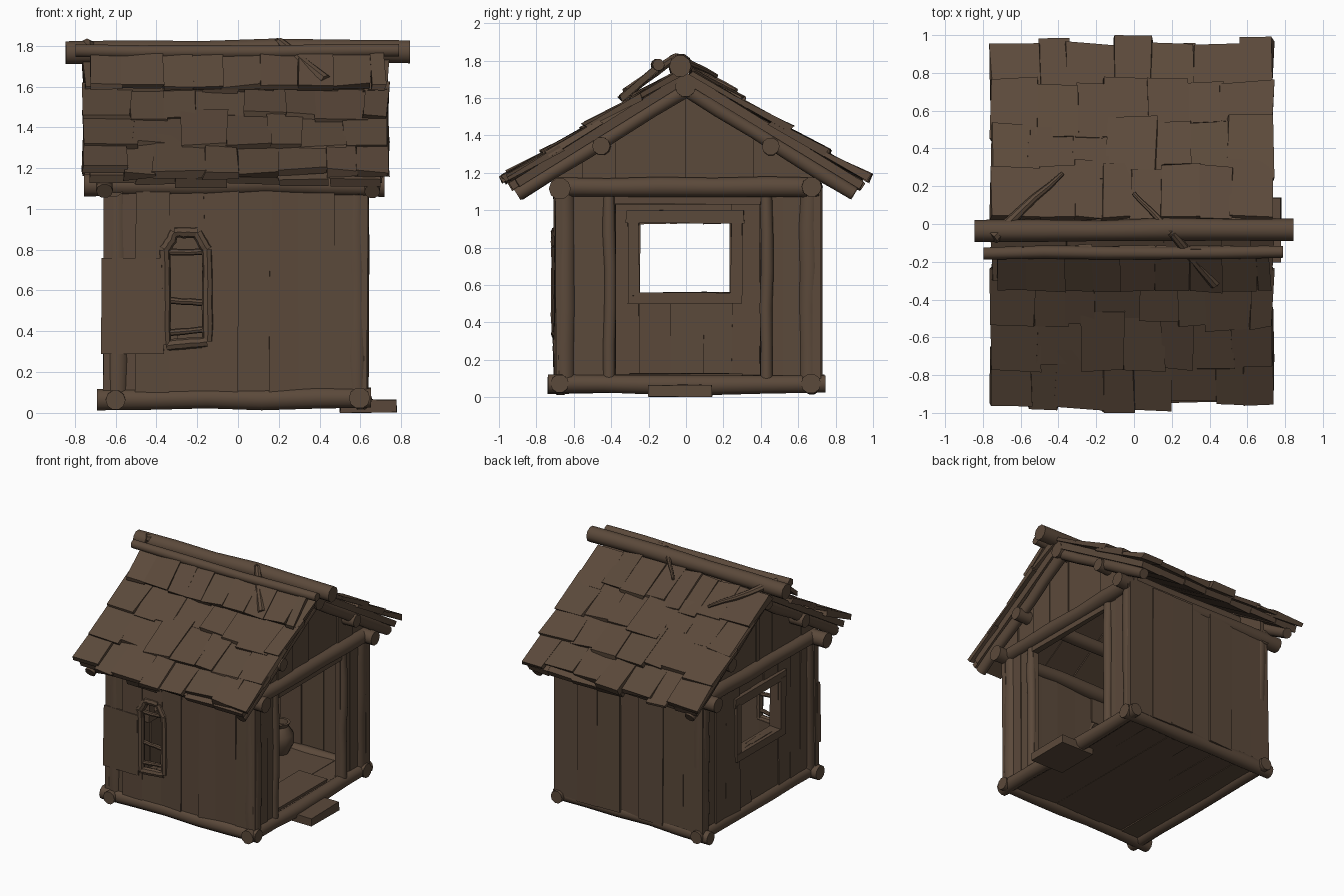
import bpy, bmesh, math, random
from mathutils import Vector, Matrix

if "Cube" in bpy.data.objects:
    bpy.data.objects.remove(bpy.data.objects["Cube"])

random.seed(4)
wood = bpy.data.materials.new("dark brown wood")
wood.diffuse_color = (0.105, 0.067, 0.043, 1)
wood.use_nodes = True
wood.node_tree.nodes["Principled BSDF"].inputs["Base Color"].default_value = wood.diffuse_color


def jit(a):
    return random.uniform(-a, a)


def finish(bm, name):
    bmesh.ops.recalc_face_normals(bm, faces=bm.faces)
    me = bpy.data.meshes.new(name)
    bm.to_mesh(me)
    bm.free()
    me.materials.append(wood)
    me.shade_smooth()
    me.set_sharp_from_angle(angle=math.radians(40))
    ob = bpy.data.objects.new(name, me)
    bpy.context.collection.objects.link(ob)
    return ob


def box(bm, lo, hi, j=0.006, mat=None):
    """Slightly crooked board between two corners."""
    c = [Vector((x, y, z)) for x in (lo[0], hi[0]) for y in (lo[1], hi[1]) for z in (lo[2], hi[2])]
    v = []
    for p in c:
        p = p + Vector((jit(j), jit(j), jit(j)))
        v.append(bm.verts.new(mat @ p if mat else p))
    for f in ((0, 1, 3, 2), (4, 6, 7, 5), (0, 4, 5, 1), (2, 3, 7, 6), (0, 2, 6, 4), (1, 5, 7, 3)):
        bm.faces.new([v[i] for i in f])


def log(bm, p0, p1, r, r1=None, sides=10, j=0.006):
    """Round log with a little wobble along its length."""
    p0, p1 = Vector(p0), Vector(p1)
    r1 = r1 or r
    q = (p1 - p0).to_track_quat('Z', 'Y')
    rings = []
    n = 5
    for k in range(n + 1):
        t = k / n
        c = p0.lerp(p1, t) + Vector((jit(j), jit(j), jit(j)))
        rr = (r + (r1 - r) * t) * random.uniform(0.93, 1.07)
        rings.append([bm.verts.new(c + q @ Vector((rr * math.cos(a), rr * math.sin(a), 0)))
                      for a in (2 * math.pi * i / sides for i in range(sides))])
    for a, b in zip(rings, rings[1:]):
        for i in range(sides):
            m = (i + 1) % sides
            bm.faces.new((a[i], a[m], b[m], b[i]))
    bm.faces.new(rings[0])
    bm.faces.new(rings[-1])


def plank_wall(name, along, pos, edges, z0, z1, hole=None, t=0.02):
    """Upright planks; planks inside the hole range are split around it."""
    bm = bmesh.new()
    for a, b in zip(edges, edges[1:]):
        spans = [(z0, z1)]
        if hole and a >= hole[0] - 0.001 and b <= hole[1] + 0.001:
            spans = [(z0, hole[2]), (hole[3], z1)]
        d = pos + jit(0.008)
        for s0, s1 in spans:
            if along == 'x':
                box(bm, (a - 0.004, d - t, s0), (b + 0.004, d + t, s1), 0.006)
            else:
                box(bm, (d - t, a - 0.004, s0), (d + t, b + 0.004, s1), 0.006)
    return finish(bm, name)


def logs(name, items, **kw):
    bm = bmesh.new()
    for it in items:
        log(bm, *it, **kw)
    return finish(bm, name)


# Floor, sills, posts and top beams
bm = bmesh.new()
for i in range(6):
    x = -0.6 + i * 0.2
    box(bm, (x, -0.66, 0.05), (x + 0.198, 0.66, 0.1), 0.004)
finish(bm, "floor_boards")
logs("sill_logs", [((-0.69, y, 0.068), (0.65, y, 0.068), 0.052) for y in (-0.67, 0.67)]
     + [((x, -0.74, 0.068), (x, 0.74, 0.068), 0.052) for x in (-0.6, 0.6)])
logs("corner_posts", [((x, y, 0.05), (x, y, 1.13), 0.058) for x in (-0.59, 0.58) for y in (-0.65, 0.66)])
logs("wall_plates", [((-0.75, y, 1.12), (0.72, y, 1.12), 0.055) for y in (-0.67, 0.67)])
logs("tie_beams", [((x, -0.71, 1.12), (x, 0.71, 1.12), 0.055) for x in (-0.61, 0.61)])

# Walls
slot = (-0.34, -0.17, 0.34, 0.87)
plank_wall("front_wall", 'x', -0.682, [-0.655, -0.5, -0.34, -0.17, 0.0, 0.16, 0.3, 0.47, 0.63], 0.08, 1.13, slot)
plank_wall("back_wall", 'x', 0.7, [-0.64, -0.47, -0.3, -0.1, 0.07, 0.26, 0.43, 0.63], 0.08, 1.13)
win = (-0.25, 0.24, 0.56, 0.93)
plank_wall("window_wall", 'y', -0.605, [-0.65, -0.52, -0.39, -0.25, -0.08, 0.09, 0.24, 0.4, 0.53, 0.65], 0.08, 1.13, win)
door = (-0.38, 0.4, 0.1, 1.03)
plank_wall("door_wall", 'y', 0.59, [-0.65, -0.52, -0.38, 0.4, 0.52, 0.65], 0.08, 1.13, door)

# Bulging patch beside the slot window
bm = bmesh.new()
box(bm, (-0.665, -0.71, 0.29), (-0.37, -0.68, 0.76), 0.008)
finish(bm, "wall_patch")

# Slot window frame with rungs
fr = [(-0.355, 0.33), (-0.36, 0.8), (-0.31, 0.885), (-0.2, 0.885), (-0.15, 0.8), (-0.15, 0.35), (-0.355, 0.33)]
logs("slot_frame", [((a[0], -0.692, a[1]), (b[0], -0.692, b[1]), 0.028) for a, b in zip(fr, fr[1:])],
     sides=8, j=0.003)
logs("slot_rungs", [((-0.36, -0.685, z), (-0.15, -0.685, z + d), 0.016)
                    for z, d in ((0.79, 0.0), (0.55, -0.01), (0.39, 0.02))], sides=8, j=0.003)

# Square window frame
bm = bmesh.new()
for lo, hi in (((-0.31, 0.5), (0.3, 0.56)), ((-0.32, 0.93), (0.31, 1.0)),
               ((-0.31, 0.54), (-0.25, 0.95)), ((0.24, 0.54), (0.3, 0.95))):
    box(bm, (-0.65, lo[0], lo[1]), (-0.55, hi[0], hi[1]), 0.004)
finish(bm, "square_window_frame")

# Door frame and step
logs("door_frame", [((0.6, -0.41, 0.08), (0.6, -0.41, 1.08), 0.034),
                    ((0.6, 0.43, 0.08), (0.6, 0.43, 1.08), 0.034)])
bm = bmesh.new()
box(bm, (0.5, -0.2, 0.012), (0.78, 0.14, 0.065), 0.005)
box(bm, (0.32, -0.3, 0.1), (0.56, 0.3, 0.125), 0.005)
low = min(v.co.z for v in bm.verts)
for v in bm.verts:
    if v.co.z < 0.04:
        v.co.z -= low
finish(bm, "door_step")

# Pot on the floor
bm = bmesh.new()
prof = [(0.0, 0.1), (0.06, 0.1), (0.1, 0.18), (0.1, 0.25), (0.06, 0.31), (0.075, 0.34), (0.055, 0.34), (0.05, 0.3), (0, 0.28)]
vs = [bm.verts.new((r, 0, z)) for r, z in prof]
es = [bm.edges.new(e) for e in zip(vs, vs[1:])]
bmesh.ops.spin(bm, geom=vs + es, cent=(0, 0, 0), axis=(0, 0, 1), angle=2 * math.pi, steps=12)
bmesh.ops.remove_doubles(bm, verts=bm.verts, dist=0.001)
bmesh.ops.translate(bm, verts=bm.verts, vec=(0.0, 0.52, 0))
finish(bm, "pot")

# Gable planks
SL = 0.62
for name, gx in (("gable_left", -0.59), ("gable_right", 0.59)):
    bm = bmesh.new()
    ed = [-0.72, -0.55, -0.38, -0.2, -0.04, 0.0, 0.16, 0.36, 0.54, 0.72]
    for a, b in zip(ed, ed[1:]):
        d = gx + jit(0.008)
        sect = [(a, 1.12), (b, 1.12), (b, 1.68 - SL * abs(b)), (a, 1.68 - SL * abs(a))]
        v = [[bm.verts.new((d + s, y, z)) for y, z in sect] for s in (-0.018, 0.018)]
        bm.faces.new(v[0])
        bm.faces.new(v[1])
        for i in range(4):
            k = (i + 1) % 4
            bm.faces.new((v[0][i], v[0][k], v[1][k], v[1][i]))
    finish(bm, name)

# Rafters, purlins, ridge logs
logs("rafters", [((x, s * 0.9, 1.645 - SL * 0.9), (x, 0, 1.645), 0.04) for x in (-0.66, 0.66) for s in (-1, 1)])
logs("purlins", [((-0.72, y, 1.34), (0.71, y, 1.34), 0.05) for y in (-0.45, 0.45)]
     + [((-0.72, 0, 1.66), (0.72, 0, 1.66), 0.055)])
logs("ridge_log", [((-0.85, -0.04, 1.77), (0.84, -0.03, 1.775), 0.058)])
logs("ridge_pole", [((-0.8, -0.155, 1.775), (0.79, -0.15, 1.775), 0.034)])
logs("roof_twigs", [((-0.75, -0.07, 1.8), (-0.38, 0.27, 1.64), 0.035, 0.012),
                    ((0.0, 0.16, 1.72), (0.2, -0.05, 1.82), 0.012, 0.022),
                    ((0.2, -0.05, 1.82), (0.43, -0.32, 1.63), 0.022, 0.03)], sides=8, j=0.004)

# Roof: deck and overlapping shingle rows on both slopes
ang = math.atan(SL)
for name, s in (("front", -1), ("back", 1)):
    base = Matrix.Translation((0, 0, 1.725)) @ Matrix.Scale(s, 4, (0, 1, 0)) @ Matrix.Rotation(-ang, 4, 'X')
    bm = bmesh.new()
    # Under layer of long boards, ragged at the eave
    x = -0.73
    while x < 0.7:
        w = random.uniform(0.17, 0.26)
        box(bm, (x, 0, -0.035), (min(x + w, 0.71), 1.09 + jit(0.03), 0.008), 0.006, base)
        x += w
    finish(bm, name + "_roof_boards")
    bm = bmesh.new()
    for r, end in enumerate((0.36, 0.62, 0.88, 1.13)):
        x = -0.75
        while x < 0.72:
            w = random.uniform(0.14, 0.26)
            x2 = min(x + w, 0.73)
            if 0.73 - x2 < 0.09:
                x2 = 0.73
            ln = 0.36 if r else 0.34
            e = end + random.uniform(-0.06, 0.012)
            tilt = base @ Matrix.Translation((0, end - ln, 0.018)) @ Matrix.Rotation(math.radians(3 + jit(2)), 4, 'X')
            box(bm, (x - 0.006, 0, -0.014), (x2 + 0.006, e - end + ln, 0.02), 0.012, tilt)
            x = x2
    # Pull the eave in to the full depth of 1
    for v in bm.verts:
        v.co.y = max(-1.0, min(1.0, v.co.y))
    finish(bm, name + "_shingles")

# Steeper shingles lifted against the ridge pole
bm = bmesh.new()
x = -0.72
while x < 0.68:
    w = random.uniform(0.14, 0.22)
    m = Matrix.Translation((x, -0.15, 1.765)) @ Matrix.Rotation(math.radians(40), 4, 'X')
    box(bm, (0, -0.26, -0.02), (min(w, 0.72 - x), 0.03, 0.01), 0.01, m)
    x += w
finish(bm, "upper_front_shingles")
